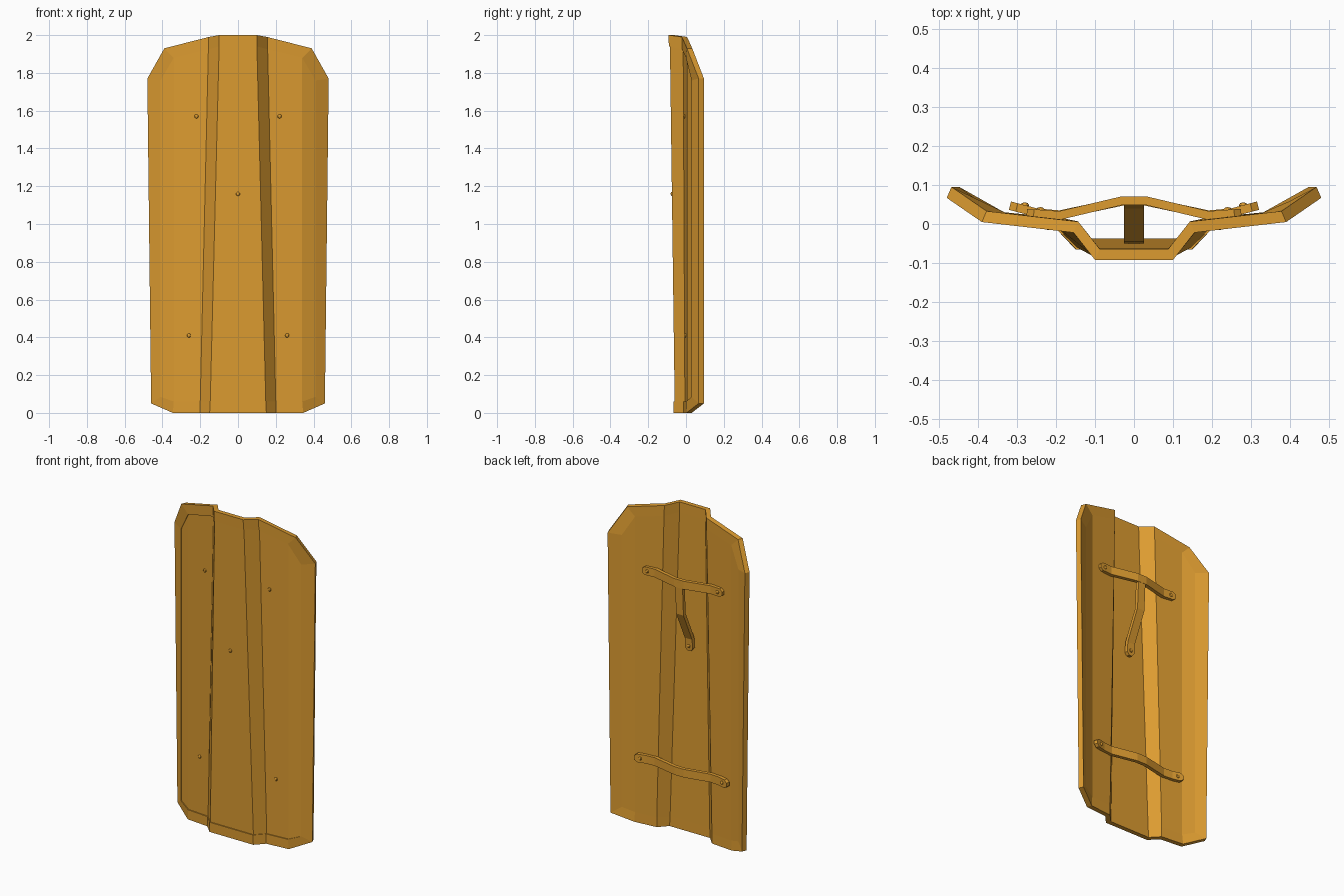
import bpy
import bmesh
from mathutils import Vector

if "Cube" in bpy.data.objects:
    bpy.data.objects.remove(bpy.data.objects["Cube"], do_unlink=True)

ochre = bpy.data.materials.new("ochre_wood")
ochre.use_nodes = True
COLOUR = (0.72, 0.33, 0.03, 1)
ochre.diffuse_color = COLOUR
ochre.node_tree.nodes["Principled BSDF"].inputs["Base Color"].default_value = COLOUR


def finish(bm, name):
    bmesh.ops.recalc_face_normals(bm, faces=bm.faces)
    mesh = bpy.data.meshes.new(name)
    bm.to_mesh(mesh)
    bm.free()
    mesh.materials.append(ochre)
    obj = bpy.data.objects.new(name, mesh)
    bpy.context.collection.objects.link(obj)
    return obj


# Shield board: half outlines from top ridge to side, then side to bottom ridge
OUTER = [(.10, -.092, 2), (.155, -.022, 1.99), (.39, .005, 1.93), (.48, .067, 1.77),
         (.46, .067, .05), (.345, .002, 0), (.20, -.012, 0), (.15, -.065, 0)]
INNER = [(.10, -.091, 1.94), (.157, -.021, 1.925), (.34, .0, 1.88), (.41, .03, 1.76),
         (.41, .03, .085), (.34, .0, .06), (.20, -.012, .06), (.147, -.066, .06)]
HALF = len(OUTER)


def add_loop(bm, half, dx=0, dy=0):
    """Mirror a half outline into a closed loop of vertices."""
    right = [(x - dx, y + dy, z) for x, y, z in half]
    left = [(-x, y, z) for x, y, z in reversed(right)]
    return [bm.verts.new(p) for p in right + left]


def bridge(bm, a, b):
    n = len(a)
    for i in range(n):
        j = (i + 1) % n
        bm.faces.new((a[i], a[j], b[j], b[i]))


def fill_columns(bm, loop):
    """Fill a loop with vertical strips between matching top and bottom points."""
    q = HALF // 2
    top = list(reversed(loop[:q])) + list(reversed(loop[-q:]))
    bottom = loop[q:HALF] + loop[HALF:HALF + q]
    for i in range(2 * q - 1):
        bm.faces.new((top[i], top[i + 1], bottom[i + 1], bottom[i]))


bm = bmesh.new()
rim_front = add_loop(bm, OUTER)
rim_inner = add_loop(bm, INNER)
recess = add_loop(bm, INNER, 0, .006)
rim_back = add_loop(bm, OUTER, .012, .028)
back = add_loop(bm, INNER, .012, .028)
for a, b in ((rim_front, rim_inner), (rim_inner, recess), (rim_front, rim_back), (rim_back, back)):
    bridge(bm, a, b)
fill_columns(bm, recess)
fill_columns(bm, back)
finish(bm, "shield_board")


# Straps: flat bars swept along a bent path, with clipped ends
def strap(name, path, across, width=.05, thick=.022):
    pts = [Vector(p) for p in path]
    across = Vector(across)
    clip = .018
    head = pts[0] + (pts[1] - pts[0]).normalized() * clip
    tail = pts[-1] + (pts[-2] - pts[-1]).normalized() * clip
    pts = [pts[0], head] + pts[1:-1] + [tail, pts[-1]]
    bm = bmesh.new()
    rings = []
    for i, p in enumerate(pts):
        tangent = pts[min(i + 1, len(pts) - 1)] - pts[max(i - 1, 0)]
        out = tangent.cross(across).normalized() * thick / 2
        tip = i in (0, len(pts) - 1)
        side = across * width * (.22 if tip else .5)
        corners = (p + side + out, p - side + out, p - side - out, p + side - out)
        rings.append([bm.verts.new(c) for c in corners])
    for a, b in zip(rings, rings[1:]):
        bridge(bm, a, b)
    bm.faces.new(rings[0])
    bm.faces.new(rings[-1])
    return finish(bm, name)


def mirrored(half, z):
    return [(-x, y, z) for x, y in half] + [(x, y, z) for x, y in reversed(half)]


strap("upper_strap", mirrored([(.275, .028), (.19, .022), (.03, .06)], 1.57), (0, 0, 1))
strap("lower_strap", mirrored([(.318, .047), (.25, .029), (.19, .024), (.03, .058)], .41), (0, 0, 1))
strap("hand_grip", [(0, .06, 1.58), (0, .05, 1.38), (0, -.034, 1.2), (0, -.04, 1.12)], (1, 0, 0))


# Rivets on the front and on the strap ends
def rivet(name, x, y, z):
    bm = bmesh.new()
    bmesh.ops.create_uvsphere(bm, u_segments=8, v_segments=6, radius=.011)
    bmesh.ops.scale(bm, vec=(1, .7, 1), verts=bm.verts)
    bmesh.ops.translate(bm, vec=(x, y, z), verts=bm.verts)
    finish(bm, name)


for side, sx in (("left", 1), ("right", -1)):
    rivet(side + "_upper_front_rivet", sx * .22, -.008, 1.57)
    rivet(side + "_lower_front_rivet", sx * .26, -.001, .41)
    rivet(side + "_upper_back_rivet", sx * .24, .036, 1.57)
    rivet(side + "_lower_back_rivet", sx * .28, .048, .41)
rivet("grip_front_rivet", 0, -.074, 1.16)
rivet("grip_back_rivet", 0, -.026, 1.15)
